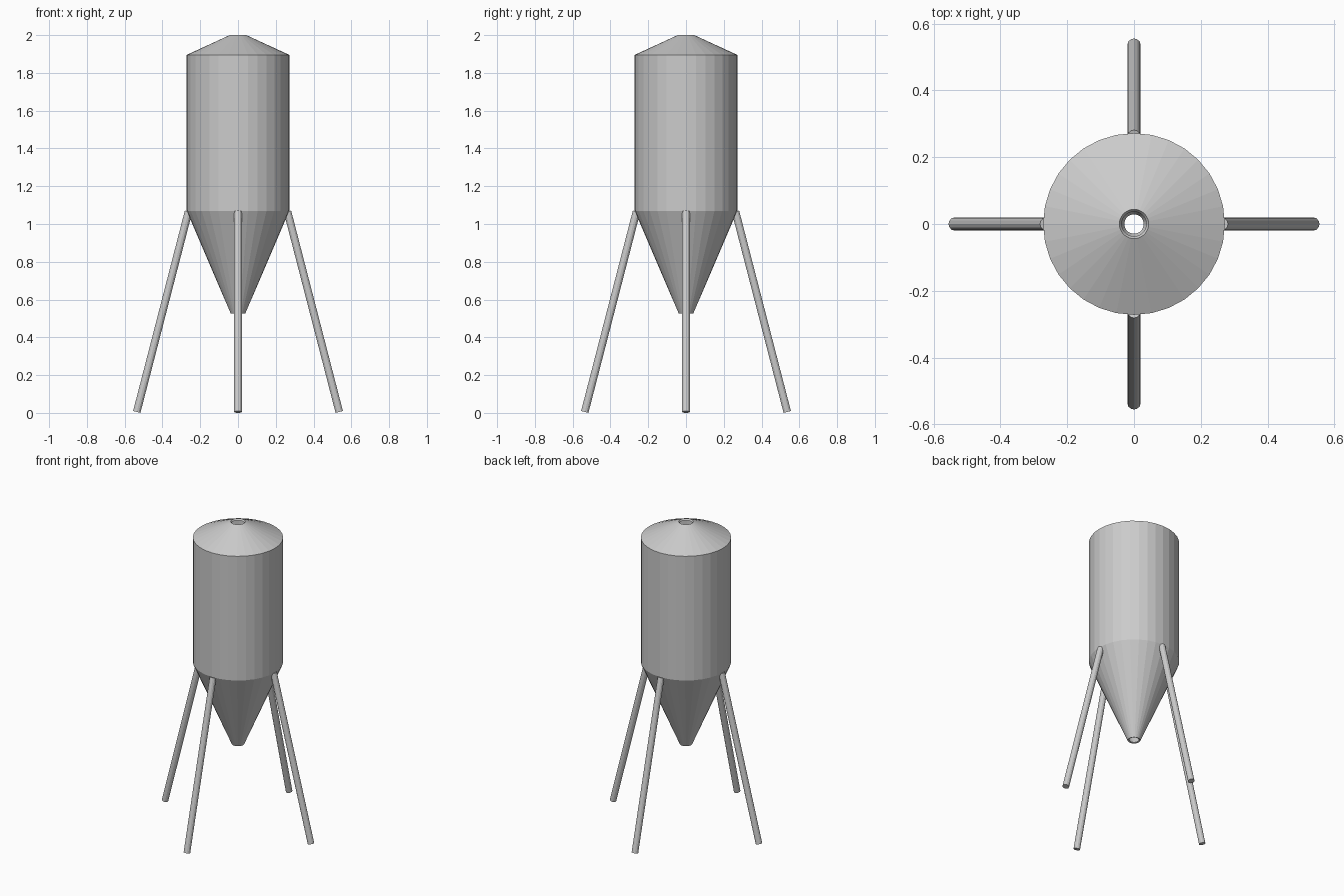
import bpy, bmesh, math
from mathutils import Vector

if "Cube" in bpy.data.objects:
    bpy.data.objects.remove(bpy.data.objects["Cube"])


def make_object(name, bm):
    bmesh.ops.recalc_face_normals(bm, faces=bm.faces)
    mesh = bpy.data.meshes.new(name)
    bm.to_mesh(mesh)
    bm.free()
    obj = bpy.data.objects.new(name, mesh)
    bpy.context.collection.objects.link(obj)
    return obj


def lathe(name, profile, sides):
    """Revolve a closed (radius, z) profile around the z axis."""
    bm = bmesh.new()
    rings = [[bm.verts.new((r * math.cos(math.tau * i / sides),
                            r * math.sin(math.tau * i / sides), z))
              for i in range(sides)] for r, z in profile]
    for a, b in zip(rings, rings[1:] + rings[:1]):
        for i in range(sides):
            j = (i + 1) % sides
            bm.faces.new((a[i], a[j], b[j], b[i]))
    return make_object(name, bm)


def strut(name, start, end, radius, sides):
    """Straight round bar between two points."""
    start, end = Vector(start), Vector(end)
    axis = end - start
    bm = bmesh.new()
    bmesh.ops.create_cone(bm, cap_ends=True, segments=sides, radius1=radius,
                          radius2=radius, depth=axis.length)
    bm.transform(axis.to_track_quat('Z', 'Y').to_matrix().to_4x4())
    bmesh.ops.translate(bm, verts=bm.verts, vec=(start + end) / 2)
    return make_object(name, bm)


# Hollow tank: hopper cone, cylinder and roof, open at both ends
outer = [(0.038, 0.525), (0.272, 1.07), (0.272, 1.895), (0.044, 2.0)]
inner = [(0.037, 1.99), (0.262, 1.887), (0.262, 1.072), (0.029, 0.528)]
lathe("silo_tank", outer + inner, 32)

# Four splayed legs
for i, side in enumerate(("right", "back", "left", "front")):
    c, s = round(math.cos(i * math.pi / 2)), round(math.sin(i * math.pi / 2))
    strut(side + "_leg", (0.536 * c, 0.536 * s, 0.005),
          (0.262 * c, 0.262 * s, 1.066), 0.02, 12)
